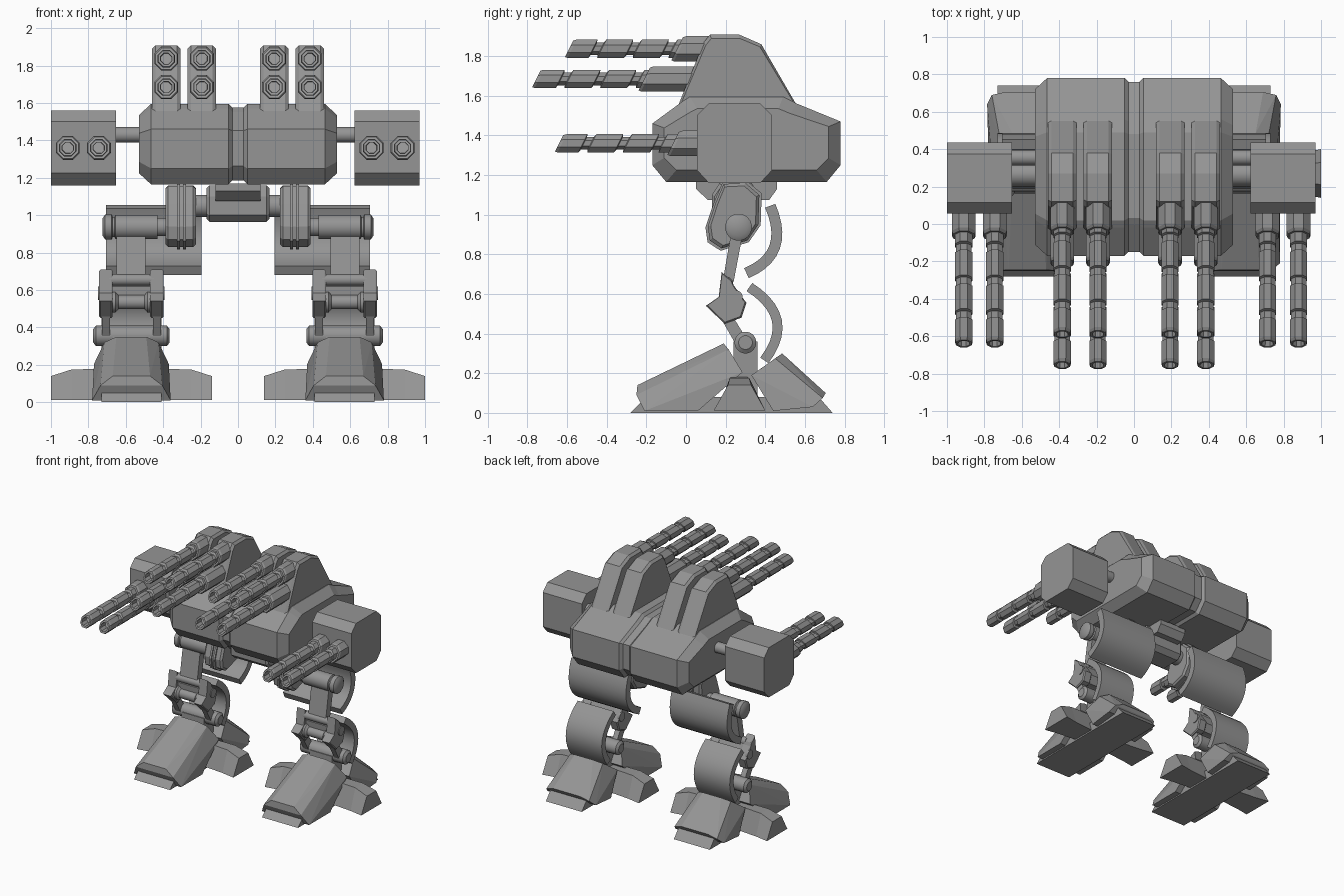
import bpy, bmesh, math
from mathutils import Vector

cube = bpy.data.objects.get("Cube")
if cube:
    bpy.data.objects.remove(cube, do_unlink=True)

steel = bpy.data.materials.new("grey_steel")
steel.use_nodes = True
GREY = (0.3, 0.3, 0.3, 1)
steel.diffuse_color = GREY
steel.node_tree.nodes["Principled BSDF"].inputs["Base Color"].default_value = GREY


def finish(name, bm, smooth=False):
    bmesh.ops.recalc_face_normals(bm, faces=bm.faces[:])
    mesh = bpy.data.meshes.new(name)
    bm.to_mesh(mesh)
    bm.free()
    mesh.materials.append(steel)
    obj = bpy.data.objects.new(name, mesh)
    bpy.context.collection.objects.link(obj)
    if smooth:
        bpy.ops.object.select_all(action='DESELECT')
        obj.select_set(True)
        bpy.context.view_layer.objects.active = obj
        bpy.ops.object.shade_smooth_by_angle(angle=math.radians(35))
    return obj


def loft(name, rings, smooth=False):
    """Skin equal-length point rings and cap both ends."""
    bm = bmesh.new()
    vs = [[bm.verts.new(p) for p in ring] for ring in rings]
    n = len(vs[0])
    for a, b in zip(vs, vs[1:]):
        for i in range(n):
            j = (i + 1) % n
            bm.faces.new((a[i], a[j], b[j], b[i]))
    bm.faces.new(vs[0])
    bm.faces.new(vs[-1])
    return finish(name, bm, smooth)


def hull(name, points):
    bm = bmesh.new()
    for p in points:
        bm.verts.new(p)
    bmesh.ops.convex_hull(bm, input=bm.verts[:])
    bmesh.ops.dissolve_limit(bm, angle_limit=0.02, verts=bm.verts[:], edges=bm.edges[:])
    return finish(name, bm)


def inset(prof, d):
    """Shrink a profile by d on every side of its bounding box."""
    axes = []
    for k in (0, 1):
        lo, hi = min(p[k] for p in prof), max(p[k] for p in prof)
        axes.append(((lo + hi) / 2, 1 - 2 * d / (hi - lo)))
    return [tuple(c + (p[k] - c) * f for k, (c, f) in enumerate(axes)) for p in prof]


def across(name, prof, stations, smooth=False):
    """Run a (y, z) profile along x; stations are (x, inset)."""
    return loft(name, [[(x, y, z) for y, z in inset(prof, d)] for x, d in stations], smooth)


def slab(name, prof, x0, x1, c=0.0, smooth=False):
    """Profile plate from x0 to x1 with chamfered sides."""
    if c == 0:
        return across(name, prof, [(x0, 0), (x1, 0)], smooth)
    e = math.copysign(c, x1 - x0)
    return across(name, prof, [(x0, c), (x0 + e, 0), (x1 - e, 0), (x1, c)], smooth)


def pin(name, y, z, stations, sides=20):
    """Turned part along x; stations are (x, radius)."""
    turn = [2 * math.pi * (i + 0.5) / sides for i in range(sides)]
    return loft(name, [[(x, y + r * math.cos(a), z + r * math.sin(a)) for a in turn]
                       for x, r in stations], True)


def ribbon(centre, t):
    """Closed outline of thickness t around a curved centre line."""
    pts = [Vector(p) for p in centre]
    left, right = [], []
    for i, p in enumerate(pts):
        d = (pts[min(i + 1, len(pts) - 1)] - pts[max(i - 1, 0)]).normalized()
        n = Vector((-d.y, d.x)) * t / 2
        left.append(tuple(p + n))
        right.append(tuple(p - n))
    return left + right[::-1]


def arc(a, b, c, n=10):
    """Quadratic curve from a to c, pulled towards b."""
    a, b, c = Vector(a), Vector(b), Vector(c)
    return [a * (1 - t) ** 2 + b * 2 * t * (1 - t) + c * t * t for t in (i / n for i in range(n + 1))]


def cannon(name, x, z, tip, hub, back):
    """Raked octagonal barrel with a bore, notches and a thicker hub."""
    r, big = 0.05, 0.069
    st = [(tip + 0.06, 0.6, 0.6), (tip, 0.65, 0.65), (tip, 0.9, 0.9), (tip + 0.015, 1, 1)]
    y = tip + 0.12
    while y < hub - 0.05:
        st += [(y, 1, 1), (y + 0.005, 0.9, 0.7), (y + 0.04, 0.9, 0.7), (y + 0.045, 1, 1)]
        y += 0.18
    f = big / r
    st += [(hub, 1, 1), (hub, f * 0.9, f * 0.9), (hub + 0.015, f, f), (back, f, f)]
    octa = [math.pi / 4 * (i + 0.5) for i in range(8)]
    rings = []
    for y, fx, fz in st:
        ring = []
        for a in octa:
            dz = r * fz * math.sin(a)
            ring.append((x + r * fx * math.cos(a), y + 0.5 * dz, z + dz))
        rings.append(ring)
    loft(name, rings)


# Torso with chamfered flanks and a recessed centre seam
TORSO = [(-0.17, 1.25), (-0.17, 1.46), (-0.02, 1.57), (0.02, 1.595), (0.49, 1.595),
         (0.56, 1.56), (0.78, 1.47), (0.78, 1.25), (0.71, 1.165), (-0.10, 1.165)]
half = [(0.53, 0.06), (0.465, 0), (0.05, 0), (0.03, 0.02)]
across("torso", TORSO, half + [(-x, d) for x, d in half[::-1]])

# Pelvis
slab("pelvis_plate", [(0.05, 1.17), (0.05, 1.13), (0.11, 1.075), (0.42, 1.075), (0.46, 1.13), (0.46, 1.17)],
     -0.12, 0.12)
slab("pelvis", [(0.13, 1.0), (0.17, 0.965), (0.33, 0.965), (0.37, 1.0), (0.37, 1.1), (0.33, 1.16),
                (0.17, 1.16), (0.13, 1.1)], -0.168, 0.168, 0.015)

POD = [(-0.04, 1.55), (0.09, 1.87), (0.12, 1.908), (0.27, 1.908), (0.38, 1.86), (0.56, 1.55)]
ARM = [(0.055, 1.225), (0.055, 1.5), (0.115, 1.56), (0.375, 1.56), (0.435, 1.5),
       (0.435, 1.225), (0.375, 1.16), (0.115, 1.16)]
HIP = [(0.19, 1.155), (0.30, 1.16), (0.37, 1.1), (0.365, 0.95), (0.31, 0.87),
       (0.18, 0.83), (0.12, 0.87), (0.11, 0.94), (0.15, 1.06)]
KNEE = [(0.18, 0.71), (0.23, 0.67), (0.24, 0.645), (0.305, 0.555), (0.28, 0.48),
        (0.195, 0.45), (0.10, 0.54), (0.165, 0.585)]
C = 0.57

for side, tag in ((1, "left"), (-1, "right")):
    def X(v):
        return side * v

    # Launcher pods with stacked cannons
    for n, cx in (("inner", 0.193), ("outer", 0.384)):
        slab(f"{tag}_{n}_pod", POD, X(cx - 0.076), X(cx + 0.076), 0.018)
        cannon(f"{tag}_{n}_upper_cannon", X(cx), 1.837, -0.59, -0.045, 0.2)
        cannon(f"{tag}_{n}_lower_cannon", X(cx), 1.685, -0.755, -0.21, 0.15)

    # Arm pod, a touch asymmetric between the two sides
    mid = 0.797 if side > 0 else -0.827
    slab(f"{tag}_arm_pod", ARM, mid - 0.174, mid + 0.174)
    pin(f"{tag}_arm_strut", 0.355, 1.43, [(X(0.45), 0.042), (X(0.7), 0.042)])
    for n, dx in (("first", -0.083), ("second", 0.083)):
        cannon(f"{tag}_arm_{n}_cannon", mid + dx, 1.36, -0.64, -0.065, 0.15)

    # Hip
    pin(f"{tag}_hip_shaft", 0.25, 1.05, [(X(0.1), 0.06), (X(0.26), 0.06)])
    slab(f"{tag}_hip_plate", HIP, X(0.225), X(0.388), 0.015)
    for k in (0.285, 0.317):
        across(f"{tag}_hip_ridge", HIP, [(X(k - 0.008), -0.012), (X(k + 0.008), -0.012)])
    pin(f"{tag}_thigh_pin", 0.265, 0.937,
        [(X(0.36), 0.05), (X(0.43), 0.05), (X(0.43), 0.065), (X(0.655), 0.065), (X(0.66), 0.055),
         (X(0.67), 0.055), (X(0.675), 0.068), (X(0.71), 0.068), (X(0.725), 0.045)])

    # Thigh strut and curved rear guard
    slab(f"{tag}_thigh_strut", [(0.235, 0.95), (0.295, 0.95), (0.24, 0.66), (0.185, 0.66)],
         X(C - 0.075), X(C + 0.08))
    guard = arc((0.425, 1.045), (0.53, 0.8), (0.305, 0.705))
    slab(f"{tag}_thigh_guard", ribbon(guard, 0.055), X(0.195), X(0.705), 0, True)

    # Knee brackets and rollers
    for sx in (-1, 1):
        slab(f"{tag}_knee_bracket", KNEE, X(C + sx * 0.1), X(C + sx * 0.172), 0.008)
        pin(f"{tag}_knee_bolt", 0.25, 0.583, [(X(C + sx * 0.16), 0.036), (X(C + sx * 0.178), 0.036)])
        slab(f"{tag}_shin_rod", [(0.18, 0.47), (0.24, 0.48), (0.32, 0.35), (0.26, 0.33)],
             X(C + sx * 0.115), X(C + sx * 0.158))
    pin(f"{tag}_knee_upper_roller", 0.205, 0.655, [(X(C - 0.12), 0.032), (X(C + 0.12), 0.032)])
    pin(f"{tag}_knee_lower_roller", 0.2, 0.535,
        [(X(C - 0.12), 0.055), (X(C - 0.085), 0.055), (X(C - 0.07), 0.038),
         (X(C + 0.07), 0.038), (X(C + 0.085), 0.055), (X(C + 0.12), 0.055)])
    slab(f"{tag}_knee_block", [(0.19, 0.62), (0.23, 0.66), (0.28, 0.56), (0.25, 0.5), (0.2, 0.5)],
         X(C - 0.11), X(C + 0.11))

    # Curved shin guard
    shin = arc((0.32, 0.635), (0.56, 0.48), (0.395, 0.265))
    slab(f"{tag}_shin_guard", ribbon(shin, 0.05), X(C - 0.16), X(C + 0.16), 0, True)

    # Ankle
    pin(f"{tag}_ankle_pin", 0.3, 0.355,
        [(X(C - 0.205), 0.035), (X(C - 0.19), 0.055), (X(C + 0.19), 0.055), (X(C + 0.205), 0.035)])
    slab(f"{tag}_ankle_post", [(0.24, 0.05), (0.24, 0.36), (0.36, 0.36), (0.36, 0.05)], X(C - 0.1), X(C + 0.1))

    # Foot: sole, front toe, heel and side toes
    slab(f"{tag}_sole", [(-0.28, 0), (-0.2, 0.08), (0.67, 0.08), (0.74, 0)], X(C - 0.16), X(C + 0.16))
    toe = [(0.21, -0.21, 0.01), (0.165, -0.25, 0.09), (0.1, -0.245, 0.14), (0.21, 0.06, 0.01),
           (0.2, 0.285, 0.205), (0.145, 0.215, 0.32), (0.08, 0.19, 0.35)]
    heel = [(0.215, 0.64, 0.03), (0.19, 0.69, 0.075), (0.12, 0.705, 0.1), (0.21, 0.44, 0.01),
            (0.19, 0.33, 0.19), (0.145, 0.45, 0.275), (0.08, 0.485, 0.3)]
    for n, pts in (("front_toe", toe), ("heel", heel)):
        hull(f"{tag}_{n}", [(X(C + m * x), y, z) for x, y, z in pts for m in (-1, 1)])
    for m, n in ((1, "outer"), (-1, "inner")):
        rings = []
        for dx, w, top in ((0.1, 0.09, 0.18), (0.32, 0.11, 0.175), (0.43, 0.13, 0.14)):
            rings.append([(X(C + m * dx), 0.27 + y, z) for y, z in
                          ((-w, 0.012), (-w * 0.45, top), (w * 0.45, top), (w, 0.012))])
        loft(f"{tag}_{n}_side_toe", rings)
